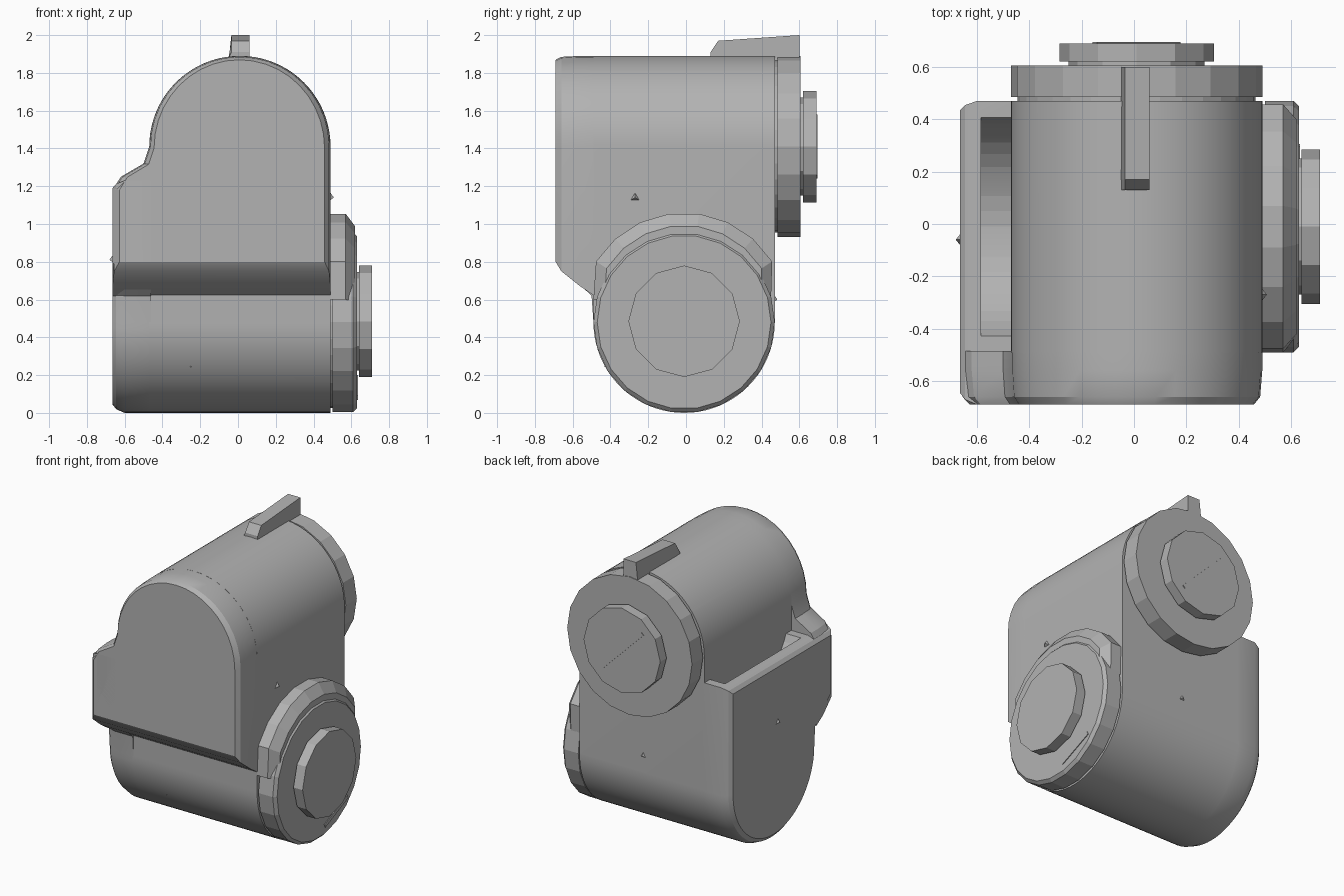
import bpy, bmesh
from math import cos, sin, radians
from mathutils import Vector

cube = bpy.data.objects.get("Cube")
if cube:
    bpy.data.objects.remove(cube, do_unlink=True)

GREY = (0.45, 0.45, 0.45, 1)
grey = bpy.data.materials.new("plain_grey")
grey.use_nodes = True
grey.diffuse_color = GREY
grey.node_tree.nodes["Principled BSDF"].inputs["Base Color"].default_value = GREY


def arc(cu, cv, r, start, end, n):
    angles = [radians(start + (end - start) * i / n) for i in range(n + 1)]
    return [(cu + r * cos(a), cv + r * sin(a)) for a in angles]


def scaled(loop, cu, cv, s):
    return [(cu + (u - cu) * s, cv + (v - cv) * s) for u, v in loop]


def loft(name, axis, sections, smooth=25):
    """Skin matching outlines, each placed at a position along x or y."""
    bm = bmesh.new()
    rings = []
    for a, loop in sections:
        rings.append([bm.verts.new((a, u, v) if axis == "x" else (u, a, v)) for u, v in loop])
    n = len(rings[0])
    for low, high in zip(rings, rings[1:]):
        for i in range(n):
            j = (i + 1) % n
            bm.faces.new((low[i], low[j], high[j], high[i]))
    bm.faces.new(rings[0])
    bm.faces.new(rings[-1])
    bmesh.ops.recalc_face_normals(bm, faces=bm.faces)
    mesh = bpy.data.meshes.new(name)
    bm.to_mesh(mesh)
    bm.free()
    mesh.materials.append(grey)
    obj = bpy.data.objects.new(name, mesh)
    bpy.context.collection.objects.link(obj)
    if smooth:
        shade(obj, smooth)
    return obj


def activate(obj):
    bpy.ops.object.select_all(action="DESELECT")
    obj.select_set(True)
    bpy.context.view_layer.objects.active = obj


def shade(obj, angle):
    activate(obj)
    bpy.ops.object.shade_smooth_by_angle(angle=radians(angle))


def boolean(obj, cutter, operation):
    mod = obj.modifiers.new("shape", "BOOLEAN")
    mod.object, mod.operation, mod.solver = cutter, operation, "EXACT"
    activate(obj)
    bpy.ops.object.modifier_apply(modifier=mod.name)
    bpy.data.objects.remove(cutter, do_unlink=True)
    shade(obj, 25)


def disc(name, axis, start, end, cu, cv, r, sides, bevel=0.0):
    loop = arc(cu, cv, r, 0, 360 - 360 / sides, sides - 1)
    sections = [(start, loop), (end - bevel, loop)]
    if bevel:
        sections.append((end, scaled(loop, cu, cv, 1 - bevel / r)))
    return loft(name, axis, sections, 0)


# Main housing: two crossed rounded prisms
body = loft("joint_body", "x", [(a, arc(-0.01, 0.48, 0.48, 0, -180, 40) + [(-0.49, 1.95), (0.47, 1.95)])
                                for a in (-0.55, 0.49)])
arch = loft("arch_cutter", "y", [(a, arc(0.01, 1.41, 0.48, 0, 180, 40) + [(-0.47, -0.1), (0.49, -0.1)])
                                 for a in (-0.6, 0.47)])
boolean(body, arch, "INTERSECT")

# Side cover with a hollow behind its upper rim
side = arc(-0.01, 0.48, 0.48, 0, -180, 40) + [(-0.5, 0.62), (-0.69, 0.8), (-0.69, 1.23), (0.47, 1.23)]
cover = loft("side_cover", "x", [(-0.46, side), (-0.6, side), (-0.645, scaled(side, -0.05, 0.65, 0.97)),
                                 (-0.665, scaled(side, -0.05, 0.65, 0.93))])
hollow = disc("hollow_cutter", "x", -0.585, -0.4, -0.01, 1.41, 0.455, 48)
boolean(cover, hollow, "DIFFERENCE")

# Front cover: arch with a shoulder on one side and a sloping underside
front = arc(0.01, 1.41, 0.48, 0, 180, 20) + [
    (-0.5, 1.32), (-0.62, 1.25), (-0.665, 1.18), (-0.665, 0.62), (0.49, 0.62)]


def front_ring(shrink, base):
    return [(-0.04 + (u + 0.04) * shrink, max(1.2 + (v - 1.2) * (1 + shrink) / 2, base)) for u, v in front]


loft("front_cover", "y", [(-0.485, front), (-0.56, front_ring(1, 0.67)),
                          (-0.66, front_ring(0.985, 0.75)), (-0.69, front_ring(0.94, 0.8))])

# End caps with raised discs
disc("upper_neck", "y", 0.4, 0.5, 0.01, 1.41, 0.455, 32)
disc("upper_cap", "y", 0.485, 0.605, 0.01, 1.41, 0.48, 20)
disc("upper_hub", "y", 0.6, 0.63, 0.01, 1.41, 0.26, 12)
disc("upper_disc", "y", 0.62, 0.69, 0.01, 1.41, 0.295, 12)
disc("lower_neck", "x", 0.4, 0.52, -0.01, 0.48, 0.455, 32)
disc("lower_cap", "x", 0.5, 0.63, -0.01, 0.48, 0.48, 22, 0.02)
disc("lower_hub", "x", 0.62, 0.65, -0.01, 0.485, 0.26, 12)
disc("lower_disc", "x", 0.64, 0.71, -0.01, 0.485, 0.295, 12)

# Raised collar around the top of the lower cap
collar = arc(-0.01, 0.51, 0.55, 32, 148, 7) + [(-0.49, 0.6), (0.45, 0.6)]
loft("lower_cap_collar", "x", [(0.48, collar), (0.57, collar), (0.62, scaled(collar, -0.01, 0.5, 0.88))], 0)

# Lug on the crown
lug = [(-0.05, 1.88), (0.06, 1.88), (0.06, 1.985), (-0.035, 1.985)]
loft("top_lug", "y", [(0.13, [(u, min(v, 1.91)) for u, v in lug]),
                      (0.17, [(u, min(v, 1.97)) for u, v in lug]),
                      (0.6, [(u, 2.0 if v > 1.9 else 1.86) for u, v in lug])], 0)

# Narrow diagonal strips on the end faces
for name, axis, start, p, q in (
        ("upper_disc_slot", "y", 0.688, (-0.15, 1.57), (0.17, 1.25)),
        ("lower_cap_slot", "x", 0.628, (0.05, 0.08), (0.3, 0.19))):
    p, q = Vector(p), Vector(q)
    side_step = (q - p).orthogonal().normalized() * 0.012
    outline = [tuple(w) for w in (p - side_step, q - side_step, q + side_step, p + side_step)]
    loft(name, axis, [(start, outline), (start + 0.007, outline)], 0)

# Small pointed nubs on the housing
for i, (pos, normal, size) in enumerate((
        ((0.49, -0.27, 1.14), (1, 0, 0), 0.05),
        ((-0.66, -0.06, 0.81), (-1, 0, 0), 0.06),
        ((-0.25, -0.42, 0.25), (0, -0.86, -0.5), 0.035),
        ((0.0, 0.47, 0.6), (0, 1, 0), 0.04))):
    bm = bmesh.new()
    bmesh.ops.create_cone(bm, cap_ends=True, segments=3, radius1=size, radius2=0, depth=size * 0.7)
    mesh = bpy.data.meshes.new("nub")
    bm.to_mesh(mesh)
    bm.free()
    mesh.materials.append(grey)
    nub = bpy.data.objects.new(f"nub_{i + 1}", mesh)
    nub.location = pos
    nub.rotation_euler = Vector(normal).to_track_quat("Z", "Y").to_euler()
    bpy.context.collection.objects.link(nub)
